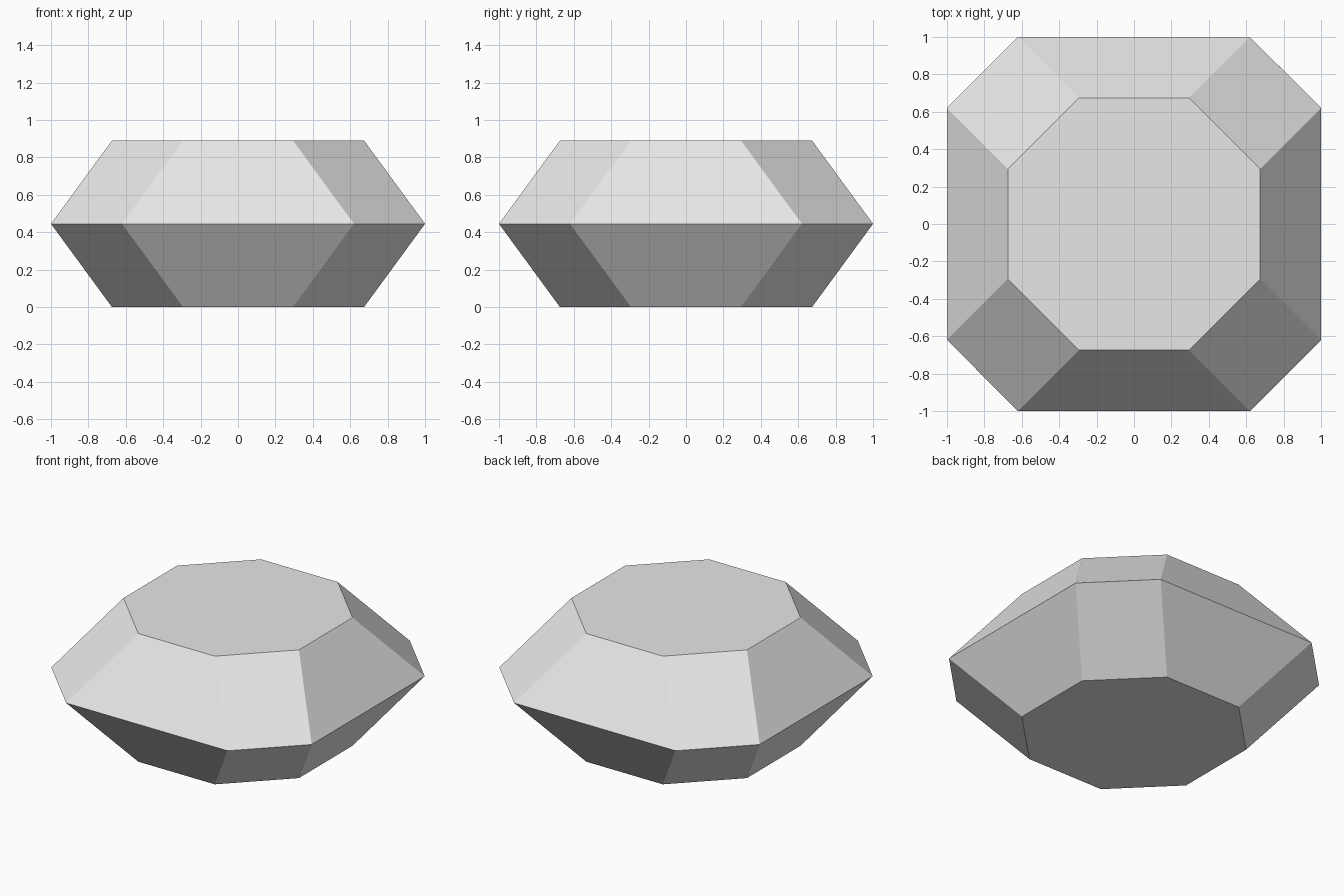
import bpy
import bmesh

cube = bpy.data.objects.get("Cube")
if cube:
    bpy.data.objects.remove(cube, do_unlink=True)

CHAMFER = 0.38


def octagon(bm, half, z):
    """Square ring with cut corners, counter-clockwise from above."""
    s = half - CHAMFER
    corners = [(half, -s), (half, s), (s, half), (-s, half),
               (-half, s), (-half, -s), (-s, -half), (s, -half)]
    return [bm.verts.new((x, y, z)) for x, y in corners]


# Plain grey stone
grey = bpy.data.materials.new("light grey")
grey.use_nodes = True
colour = (0.8, 0.8, 0.8, 1)
grey.diffuse_color = colour
grey.node_tree.nodes["Principled BSDF"].inputs["Base Color"].default_value = colour

# Base, girdle and table rings, joined by flat facets
bm = bmesh.new()
rings = [octagon(bm, half, z) for half, z in ((0.674, 0), (1, 0.445), (0.674, 0.89))]
for lower, upper in zip(rings, rings[1:]):
    for i in range(8):
        j = (i + 1) % 8
        bm.faces.new((lower[i], lower[j], upper[j], upper[i]))
bm.faces.new(rings[0][::-1])
bm.faces.new(rings[-1])

mesh = bpy.data.meshes.new("faceted_gem")
bm.to_mesh(mesh)
bm.free()
mesh.materials.append(grey)
gem = bpy.data.objects.new("faceted_gem", mesh)
bpy.context.collection.objects.link(gem)
